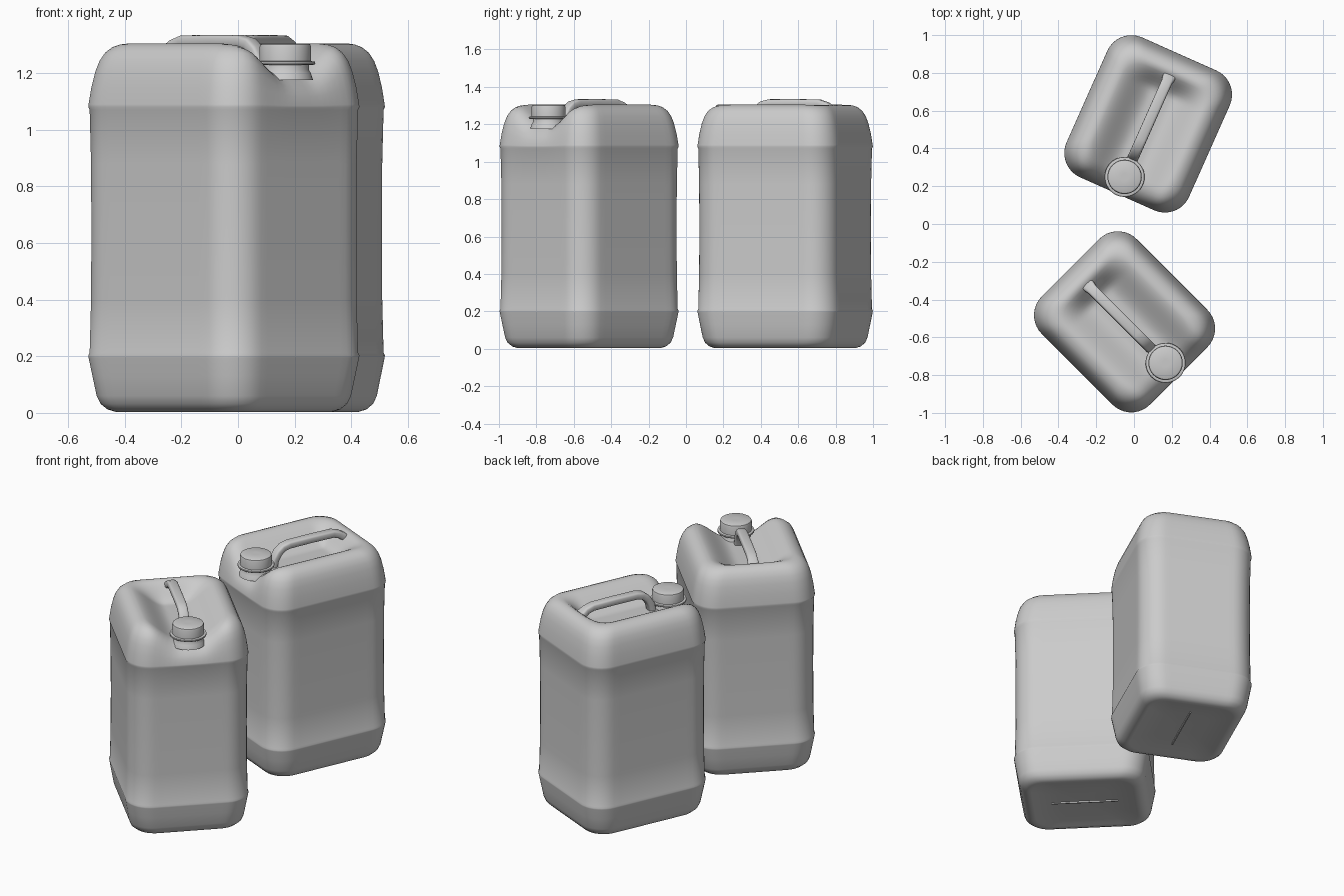
import bpy, bmesh, math
from mathutils import Vector

if "Cube" in bpy.data.objects:
    bpy.data.objects.remove(bpy.data.objects["Cube"])

HX, HY, R = 0.355, 0.405, 0.14   # half width, half depth, corner radius
TOP = 1.305


def smooth(a, b, t):
    t = min(1, max(0, (t - a) / (b - a)))
    return t * t * (3 - 2 * t)


def loft(name, rings, place, angle=35):
    """Skin a list of equal-length closed rings, capping both ends."""
    bm = bmesh.new()
    loops = [[bm.verts.new(p) for p in ring] for ring in rings]
    for a, b in zip(loops, loops[1:]):
        n = len(a)
        for i in range(n):
            bm.faces.new((a[i], a[(i + 1) % n], b[(i + 1) % n], b[i]))
    bm.faces.new(loops[0])
    bm.faces.new(loops[-1])
    bmesh.ops.recalc_face_normals(bm, faces=bm.faces)
    me = bpy.data.meshes.new(name)
    bm.to_mesh(me)
    bm.free()
    ob = bpy.data.objects.new(name, me)
    bpy.context.collection.objects.link(ob)
    (x, y), turn = place
    ob.location = (x, y, 0)
    ob.rotation_euler.z = math.radians(turn)
    bpy.ops.object.select_all(action='DESELECT')
    ob.select_set(True)
    bpy.context.view_layer.objects.active = ob
    bpy.ops.object.shade_smooth_by_angle(angle=math.radians(angle))
    return ob


def rounded_rect(inset, scale=1, seg=9, edge=14):
    hx, hy, r = HX - inset, HY - inset, max(0.06, R - 0.4 * inset)
    corners = []
    for k, (sx, sy) in enumerate(((1, 1), (-1, 1), (-1, -1), (1, -1))):
        for i in range(seg + 1):
            a = math.radians(90 * k + 90 * i / seg)
            corners.append((Vector((sx * (hx - r) + r * math.cos(a),
                                    sy * (hy - r) + r * math.sin(a))), i == seg))
    pts = []
    for i, (p, last) in enumerate(corners):
        pts.append(p * scale)
        if last:
            q = corners[(i + 1) % len(corners)][0]
            pts += [p.lerp(q, j / edge) * scale for j in range(1, edge)]
    return pts


def dish(x, y):
    """Depth of the hand recess, open towards the spout at -y."""
    f = -y
    side = 1 - smooth(0.05, 0.25, abs(x))
    return 0.105 * side * smooth(-0.31, -0.17, f)


def body(place, name):
    rings = []
    # underside, concave in the middle
    for s, z in ((0.05, 0.022), (0.5, 0.02), (0.85, 0.012), (0.94, 0.005)):
        rings.append([(p.x, p.y, z) for p in rounded_rect(0.08, s)])
    # walls: (inset, height)
    wall = [(0.08, 0.003), (0.055, 0.012), (0.035, 0.032), (0.024, 0.06), (0.012, 0.13),
            (0.001, 0.195), (0, 0.203), (0.004, 0.212), (0.008, 0.4), (0.009, 0.64),
            (0.008, 0.88), (0.004, 1.07), (0, 1.08), (0.001, 1.09), (0.009, 1.15),
            (0.020, 1.205), (0.032, 1.243), (0.048, 1.272), (0.068, 1.291),
            (0.09, 1.301), (0.11, TOP)]
    top = [(p, z) for i, z in wall for p in [rounded_rect(i)]]
    top += [(rounded_rect(0.11, 1 - k / 16), TOP) for k in range(1, 16)]
    for pts, z in top:
        w = smooth(1.06, 1.30, z)
        rings.append([(p.x, p.y, z - w * dish(p.x, p.y)) for p in pts])
    return loft(name + "_body", rings, place, 50)


def handle(place, name):
    key = [(-0.305, 1.245), (-0.275, 1.275), (-0.24, 1.298), (-0.20, 1.311), (-0.05, 1.313),
           (0.09, 1.312), (0.13, 1.303), (0.16, 1.279), (0.185, 1.24), (0.20, 1.17)]
    rings = []
    for i, (f, z) in enumerate(key):
        a, b = key[max(i - 1, 0)], key[min(i + 1, len(key) - 1)]
        t = Vector((b[0] - a[0], b[1] - a[1])).normalized()
        wide = 0.036 if i < 2 else 0.029
        ring = []
        for k in range(20):
            c, s = math.cos(k * math.pi / 10), math.sin(k * math.pi / 10)
            u = wide * math.copysign(abs(c) ** 0.55, c)
            v = 0.022 * math.copysign(abs(s) ** 0.55, s)
            ring.append((u, -(f - t.y * v), z + t.x * v))
        rings.append(ring)
    loft(name + "_handle", rings, place, 50)


def turned(name, profile, place):
    """Round part standing on the spout axis."""
    rings = [[(r * math.cos(k * math.pi / 24), -0.307 + r * math.sin(k * math.pi / 24), z)
              for k in range(48)] for r, z in profile]
    loft(name, rings, place)


def bar(name, size, centre, place):
    sx, sy = size[0] / 2, size[1] / 2
    rings = [[(centre[0] + a * sx, centre[1] + b * sy, centre[2] + h * size[2] / 2)
              for a, b in ((-1, -1), (1, -1), (1, 1), (-1, 1))] for h in (-1, 1)]
    loft(name, rings, place)


for name, place in (("front_can", ((-0.05, -0.518), 45)), ("rear_can", ((0.075, 0.53), -24))):
    body(place, name)
    handle(place, name)
    # spout and cap
    turned(name + "_neck", [(0.098, 1.175), (0.09, 1.2), (0.083, 1.212), (0.083, 1.235)], place)
    turned(name + "_cap_ring", [(0.09, 1.228), (0.104, 1.23), (0.106, 1.235),
                                (0.104, 1.24), (0.088, 1.243)], place)
    turned(name + "_cap", [(0.091, 1.238), (0.091, 1.292), (0.088, 1.301),
                           (0.081, 1.305), (0.02, 1.305)], place)
    # web between handle and spout, and mould seam underneath
    bar(name + "_web", (0.012, 0.06, 0.05), (0, -0.21, 1.213), place)
    bar(name + "_seam", (0.008, 0.4, 0.012), (0, 0, 0.018), place)
